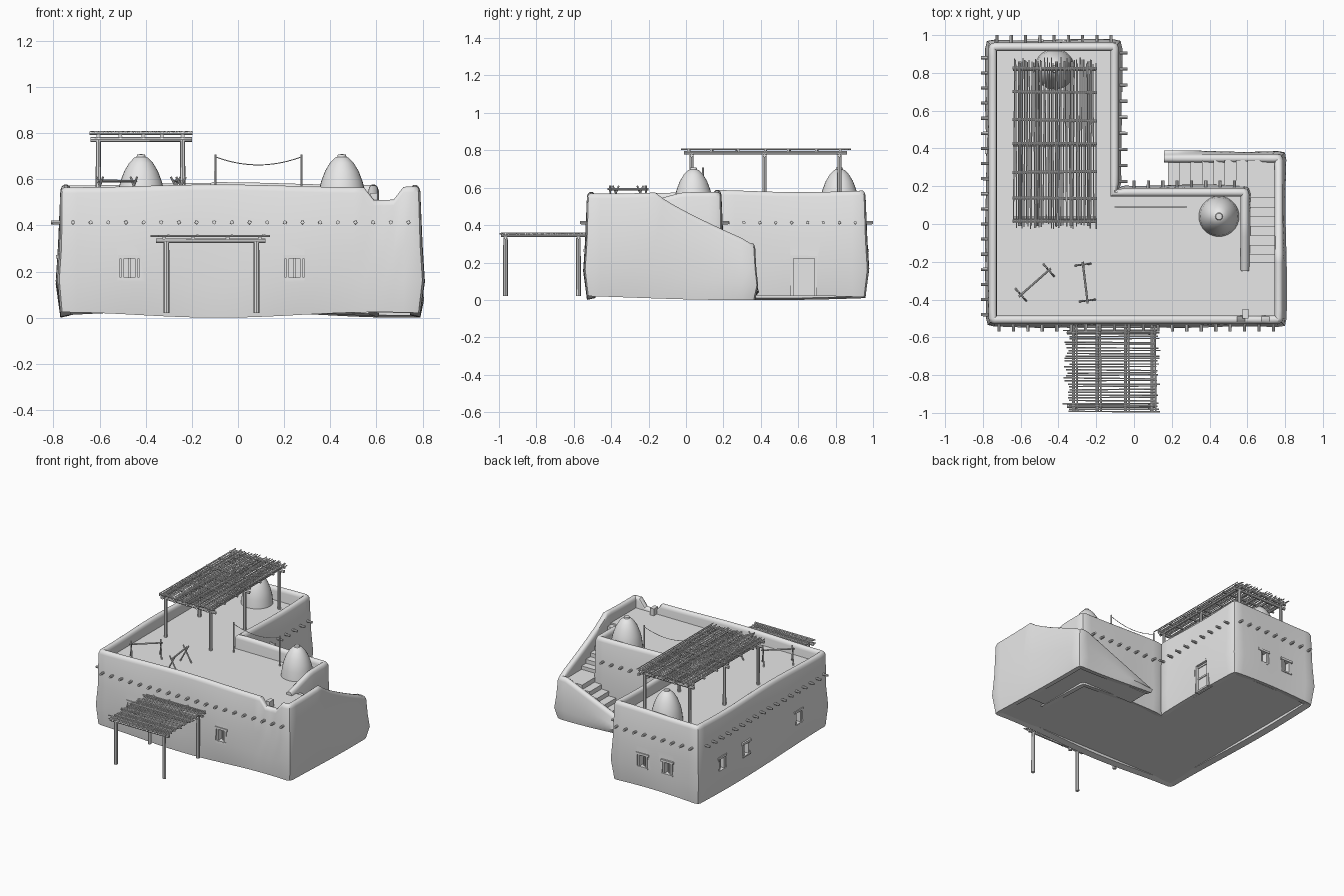
import bpy, bmesh, math, random
from mathutils import Vector, Matrix

random.seed(4)
cube = bpy.data.objects.get("Cube")
if cube:
    bpy.data.objects.remove(cube, do_unlink=True)

clay = bpy.data.materials.new("plain_clay")
clay.use_nodes = True
clay.diffuse_color = (0.8, 0.8, 0.8, 1)
clay.node_tree.nodes["Principled BSDF"].inputs["Base Color"].default_value = (0.8, 0.8, 0.8, 1)

ROOF = 0.49


def finish(name, bm, angle=None):
    bmesh.ops.recalc_face_normals(bm, faces=bm.faces)
    me = bpy.data.meshes.new(name)
    bm.to_mesh(me)
    bm.free()
    me.materials.append(clay)
    ob = bpy.data.objects.new(name, me)
    bpy.context.collection.objects.link(ob)
    if angle:
        smooth(ob, angle)
    return ob


def smooth(ob, angle):
    bpy.ops.object.select_all(action='DESELECT')
    ob.select_set(True)
    bpy.context.view_layer.objects.active = ob
    bpy.ops.object.shade_smooth_by_angle(angle=math.radians(angle))


def add_box(bm, lo, hi, mat=Matrix()):
    lo, hi = Vector(lo), Vector(hi)
    m = mat @ Matrix.Translation((lo + hi) / 2) @ Matrix.Diagonal((*(hi - lo), 1))
    bmesh.ops.create_cube(bm, size=1, matrix=m)


def poles(name, items, sides=8):
    bm = bmesh.new()
    for a, b, r in items:
        a, b = Vector(a), Vector(b)
        rot = (b - a).to_track_quat('Z', 'Y').to_matrix().to_4x4()
        bmesh.ops.create_cone(bm, cap_ends=True, segments=sides, radius1=r, radius2=r * 0.92,
                              depth=(b - a).length, matrix=Matrix.Translation((a + b) / 2) @ rot)
    return finish(name, bm, 40)


def ramp(t, a, b):
    t = max(0, min(1, (t - a) / (b - a)))
    return t


# Height of the wall top: wavy parapet, falling beside the stairs
def wall_top(x, y):
    h = 0.576 + 0.006 * math.sin(5 * x + 2) + 0.006 * math.sin(6 * y + 1)
    if x > 0.7 and y > -0.5:
        t = ramp(y, -0.16, 0.36)
        h += (0.305 - h) * t ** 0.8
    if y > 0.3 and x > 0.1:
        h = 0.07 + 0.235 * ramp(x, 0.16, 0.72)
    if 0.55 < x < 0.7 and y < 0.15:
        h -= 0.055 * ramp(-y, 0.02, 0.25)
    return h


# Continuous outer wall, from the stair rail round the house to the foot of the stairs
corners = [(0.61, -0.25), (0.61, 0.19), (-0.08, 0.19), (-0.08, 0.96), (-0.77, 0.96),
           (-0.77, -0.53), (0.79, -0.53), (0.79, 0.37), (0.16, 0.37)]


def build_walls(thick=0.045, step=0.045):
    pts = [Vector(c) for c in corners]
    dirs = [(b - a).normalized() for a, b in zip(pts, pts[1:])]
    inward = [Vector((-d.y, d.x)) for d in dirs]
    path = []
    for i, d in enumerate(dirs):
        first, last = i == 0, i == len(dirs) - 1
        length = (pts[i + 1] - pts[i]).length
        n = round(length / step)
        path.append((pts[i], inward[i] if first else inward[i - 1] + inward[i]))
        for k in range(n + 1):
            s = 0.03 + (length - 0.06) * k / n
            if (k > 0 or not first) and (k < n or not last):
                path.append((pts[i] + d * s, inward[i]))
        if last:
            path.append((pts[-1], inward[i]))
    bm = bmesh.new()
    rings = []
    for p, nrm in path:
        top = wall_top(p.x, p.y)
        corner = nrm.length > 1.1
        bulge = 0.004 * math.sin(9 * p.x + 7 * p.y)
        base = 0.012 + 0.012 * math.sin(4.5 * p.x + 3 * p.y + 0.4)
        r = 0.008 if corner else 0
        section = [(0.0, base), (-0.016 + bulge, base + 0.25 * top), (-0.006 + bulge, 0.55 * top),
                   (0, top - 0.025), (0.006, top - 0.008), (0.016, top), (thick - 0.014, top),
                   (thick - 0.004, top - 0.008), (thick, top - 0.025), (thick, base + 0.01)]
        rings.append([bm.verts.new((*(p + nrm * (o + r * (o < 0.02))), z)) for o, z in section])
    m = len(rings[0])
    for a, b in zip(rings, rings[1:]):
        for k in range(m):
            bm.faces.new((a[k], b[k], b[(k + 1) % m], a[(k + 1) % m]))
    bm.faces.new(rings[0])
    bm.faces.new(rings[-1])
    return finish("outer_walls", bm)


walls = build_walls()

# Openings: plan position, facing angle, name
windows = [(-0.47, -0.53, 0, "front_window_right"), (0.245, -0.53, 0, "front_window_left"),
           (-0.77, 0.70, -90, "side_window_rear"), (-0.77, 0.42, -90, "side_window_middle"),
           (-0.77, -0.18, -90, "side_window_front"), (-0.33, 0.96, 180, "back_window_left"),
           (-0.53, 0.96, 180, "back_window_right")]


def place(x, y, deg):
    return Matrix.Translation((x, y, 0)) @ Matrix.Rotation(math.radians(deg), 4, 'Z')


door_at = place(-0.08, 0.63, 90)
bm = bmesh.new()
for x, y, deg, _ in windows:
    add_box(bm, (-0.042, -0.05, 0.17), (0.042, 0.032, 0.265), place(x, y, deg))
add_box(bm, (-0.07, -0.05, 0.025), (0.07, 0.025, 0.235), door_at)
cutter = finish("opening_cutter", bm)
cutter.hide_render = True
mod = walls.modifiers.new("openings", 'BOOLEAN')
mod.object = cutter
mod.solver = 'EXACT'
bpy.context.view_layer.objects.active = walls
bpy.ops.object.modifier_apply(modifier=mod.name)
bpy.data.objects.remove(cutter, do_unlink=True)
smooth(walls, 40)

# Window frames with lintel, sill, jambs and mullion
for x, y, deg, name in windows:
    bm = bmesh.new()
    m = place(x, y, deg)
    add_box(bm, (-0.05, -0.018, 0.256), (0.05, 0.03, 0.272), m)
    add_box(bm, (-0.045, -0.018, 0.164), (0.045, 0.03, 0.174), m)
    for s in (-1, 1):
        add_box(bm, (s * 0.03 - 0.007, -0.012, 0.172), (s * 0.03 + 0.007, 0.03, 0.258), m)
    add_box(bm, (-0.004, 0.005, 0.172), (0.004, 0.03, 0.258), m)
    finish(name, bm)

# Door
bm = bmesh.new()
for s in (-1, 1):
    add_box(bm, (s * 0.063 - 0.007, -0.014, 0.02), (s * 0.063 + 0.007, 0.024, 0.235), door_at)
add_box(bm, (-0.07, -0.014, 0.222), (0.07, 0.024, 0.237), door_at)
add_box(bm, (-0.056, 0.008, 0.02), (0.056, 0.024, 0.222), door_at)
for z in (0.03, 0.12, 0.208):
    add_box(bm, (-0.056, 0.002, z), (0.056, 0.01, z + 0.012), door_at)
finish("door", bm)

# Solid house core whose top is the roof floor
bm = bmesh.new()
outline = [(0.755, -0.495), (0.755, -0.2), (0.59, -0.2), (0.59, 0.165), (-0.11, 0.165),
           (-0.11, 0.925), (-0.735, 0.925), (-0.735, -0.495)]
face = bm.faces.new([bm.verts.new((x, y, 0.03)) for x, y in outline])
up = bmesh.ops.extrude_face_region(bm, geom=[face])["geom"]
bmesh.ops.translate(bm, vec=(0, 0, ROOF - 0.03), verts=[v for v in up if isinstance(v, bmesh.types.BMVert)])
finish("roof_floor", bm)

# Stairs: lower flight, landing and upper flight
bm = bmesh.new()
for i in range(7):
    x = 0.18 + i * 0.06
    add_box(bm, (x, 0.18, 0.02), (x + 0.06, 0.34, 0.055 + i * 0.032))
add_box(bm, (0.6, 0.14, 0.02), (0.76, 0.34, 0.28))
for i in range(7):
    y = 0.14 - i * 0.05
    add_box(bm, (0.6, y - 0.05, 0.02), (0.76, y, 0.305 + i * 0.029))
finish("stairs", bm)
bm = bmesh.new()
add_box(bm, (0.575, -0.5, 0.45), (0.605, -0.45, 0.54))
finish("passage_pier", bm)

# Beehive domes on the roof
for name, cx, cy in (("front_dome", 0.45, 0.04), ("back_dome", -0.42, 0.82)):
    bm = bmesh.new()
    profile = [(0.107, 0), (0.1, 0.06), (0.09, 0.1), (0.073, 0.145), (0.052, 0.18),
               (0.03, 0.203), (0.02, 0.207), (0.017, 0.217), (0, 0.219)]
    edge = [bm.verts.new((cx + r, cy, ROOF + z)) for r, z in profile]
    geom = edge + [bm.edges.new(e) for e in zip(edge, edge[1:])]
    bmesh.ops.spin(bm, geom=geom, cent=(cx, cy, 0), axis=(0, 0, 1), angle=2 * math.pi, steps=28)
    bmesh.ops.remove_doubles(bm, verts=bm.verts, dist=0.0005)
    finish(name, bm, 50)

# Projecting roof beams along every house wall
ends = []
Z = 0.413
for i in range(20):
    x = -0.715 + i * 0.0765
    ends.append(((x, -0.5, Z), (x, -0.568, Z)))
for i in range(18):
    ends.append(((-0.74, -0.48 + i * 0.08, Z), (-0.81, -0.48 + i * 0.08, Z)))
for i in range(9):
    ends.append(((-0.725 + i * 0.0755, 0.93, Z), (-0.725 + i * 0.0755, 1.0, Z)))
    ends.append(((-0.11, 0.225 + i * 0.085, Z), (-0.035, 0.225 + i * 0.085, Z)))
for i in range(8):
    ends.append(((0.0 + i * 0.076, 0.16, Z), (0.0 + i * 0.076, 0.23, Z)))
poles("roof_beam_ends", [(a, b, 0.009) for a, b in ends])


def jit(a):
    return random.uniform(-a, a)


# Roof shade: posts, girders, rafters, cross poles and reeds
items = []
for y in (0.03, 0.42, 0.82):
    for x in (-0.605, -0.24):
        items.append(((x, y, ROOF - 0.01), (x, y, 0.77), 0.012))
    items.append(((-0.64, y, 0.772), (-0.2, y, 0.772), 0.011))
for x in (-0.605, -0.51, -0.41, -0.33, -0.24):
    items.append(((x, -0.01, 0.787), (x, 0.86, 0.787), 0.009))
for y in (0.02, 0.14, 0.28, 0.42, 0.55, 0.70, 0.83):
    items.append(((-0.643, y + jit(0.008), 0.799), (-0.197, y + jit(0.008), 0.799), 0.008))
poles("roof_shade_frame", items)
items = []
for i in range(42):
    x = -0.635 + i * 0.0105
    items.append(((x + jit(0.005), -0.01 + jit(0.018), 0.806), (x + jit(0.005), 0.865 + jit(0.018), 0.806), 0.0036))
poles("roof_shade_reeds", items, 6)

# Porch shade
items = []
for x in (-0.31, 0.08):
    for y in (-0.965, -0.575):
        items.append(((x, y, 0.02), (x, y, 0.33), 0.013))
for y in (-0.965, -0.575):
    items.append(((-0.355, y, 0.333), (0.12, y, 0.333), 0.01))
for x in (-0.32, -0.195, -0.045, 0.095):
    items.append(((x, -0.99, 0.345), (x, -0.53, 0.345), 0.009))
    items.append(((x + 0.02, -0.99, 0.356), (x + 0.015, -0.53, 0.356), 0.005))
poles("porch_frame", items)
items = []
for i in range(31):
    y = -0.994 + i * 0.0148
    items.append(((-0.36 + jit(0.02), y + jit(0.003), 0.354), (0.125 + jit(0.018), y + jit(0.005), 0.354), 0.0045))
poles("porch_reeds", items, 6)

# Drying racks: a rail on crossed legs
for name, a, b in (("drying_rack_right", (-0.61, -0.385), (-0.44, -0.235)),
                   ("drying_rack_left", (-0.272, -0.2), (-0.245, -0.42))):
    a, b = Vector(a), Vector(b)
    d = (b - a).normalized()
    side = Vector((-d.y, d.x)) * 0.042
    items = [((*a, 0.592), (*b, 0.592), 0.006)]
    for p in (a + d * 0.015, b - d * 0.015):
        for s in (side, -side):
            items.append(((*(p - s), ROOF), (*(p + s * 0.5), 0.61), 0.005))
    poles(name, items)

# Clothes line with a sagging cord
items = [((x, 0.09, ROOF), (x, 0.09, 0.708), 0.006) for x in (-0.098, 0.275)]
cord = [(-0.098 + 0.373 * i / 12, 0.09, 0.662 + 0.035 * (i / 6 - 1) ** 2) for i in range(13)]
items += [(p, q, 0.0022) for p, q in zip(cord, cord[1:])]
poles("clothes_line", items, 6)
